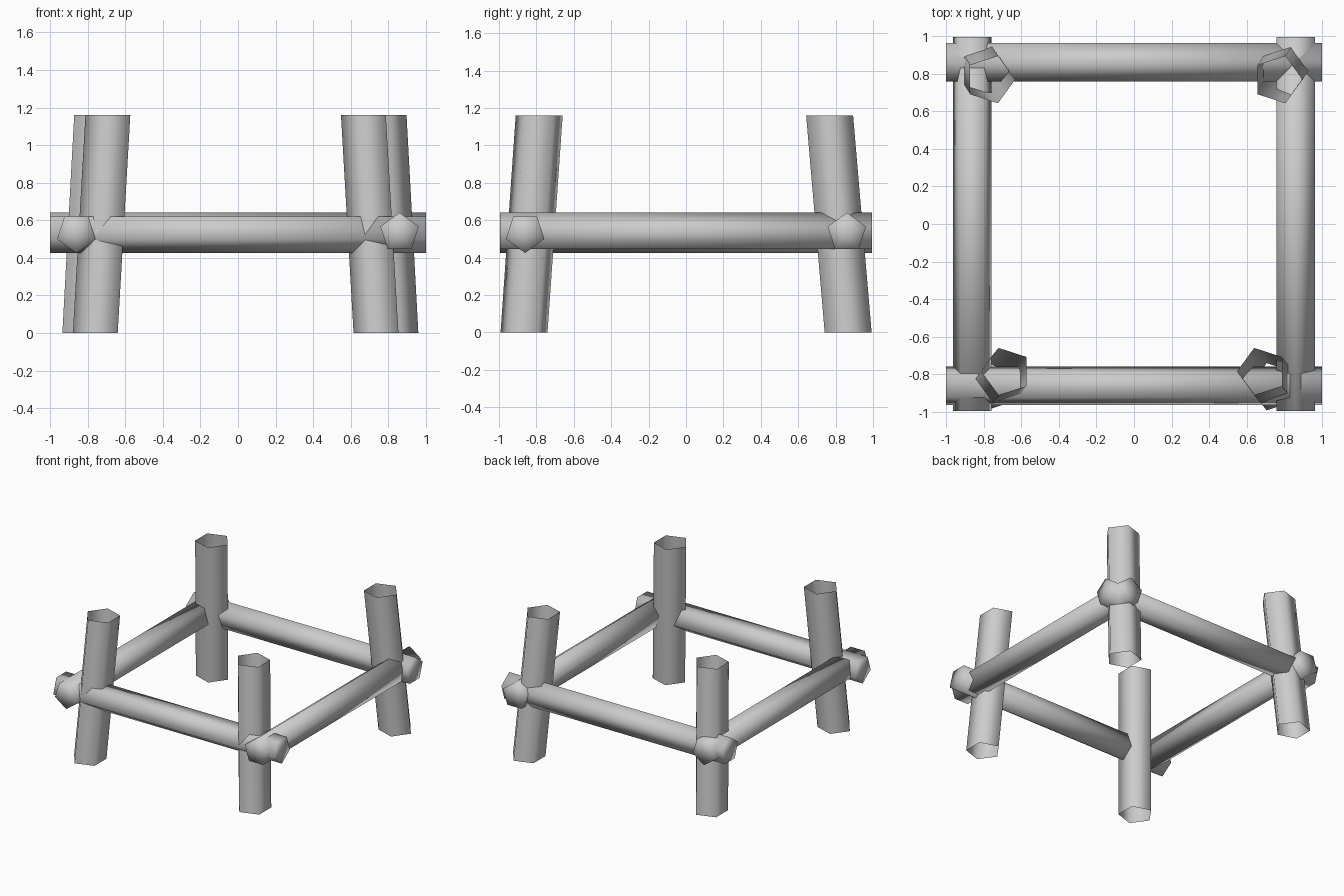
import bpy, bmesh
from math import sin, cos, pi
from mathutils import Vector

if "Cube" in bpy.data.objects:
    bpy.data.objects.remove(bpy.data.objects["Cube"])

X, Y, Z = Vector((1, 0, 0)), Vector((0, 1, 0)), Vector((0, 0, 1))


def five_sided_pole(name, start, end, radius, point_dir, side_dir, capped):
    """Pentagonal pole; one corner points along point_dir."""
    bm = bmesh.new()
    ends = [Vector(start), Vector(end)]
    rings = []
    for c in ends:
        rings.append([bm.verts.new(c + radius * (cos(2 * pi * i / 5) * point_dir
                                                 + sin(2 * pi * i / 5) * side_dir))
                      for i in range(5)])
    a, b = rings
    for i in range(5):
        j = (i + 1) % 5
        bm.faces.new((a[i], a[j], b[j], b[i]))
    if capped:
        for ring, c in zip(rings, ends):
            mid = bm.verts.new(c)
            for i in range(5):
                bm.faces.new((ring[i], ring[(i + 1) % 5], mid))
    bmesh.ops.recalc_face_normals(bm, faces=bm.faces)
    # open tubes: make sure the sides face outward
    f = bm.faces[:][0]
    if f.normal.dot(f.calc_center_median() - (ends[0] + ends[1]) / 2) < 0:
        bmesh.ops.reverse_faces(bm, faces=bm.faces)
    for f in bm.faces:
        f.smooth = True
    mesh = bpy.data.meshes.new(name)
    bm.to_mesh(mesh)
    bm.free()
    obj = bpy.data.objects.new(name, mesh)
    bpy.context.collection.objects.link(obj)
    return obj


# legs: open tubes leaning inward, front and back pairs turned half round
for side, s in (("left", -1), ("right", 1)):
    five_sided_pole("front_%s_leg" % side, (s * 0.747, -0.866, 0),
                    (s * 0.680, -0.785, 1.16), 0.132, -X, -Y, False)
    five_sided_pole("back_%s_leg" % side, (s * 0.828, 0.867, 0),
                    (s * 0.765, 0.768, 1.16), 0.132, X, Y, False)

# rails: capped bars crossing at the corners
H, R = 0.533, 0.108
five_sided_pole("front_rail", (-1, -0.86, H), (1, -0.86, H), R, -Z, Y, True)
five_sided_pole("back_rail", (-1, 0.86, H), (1, 0.86, H), R, Z, Y, True)
five_sided_pole("left_rail", (-0.86, -0.995, H), (-0.86, 0.995, H), R, -Z, X, True)
five_sided_pole("right_rail", (0.86, -0.995, H), (0.86, 0.995, H), R, Z, X, True)
